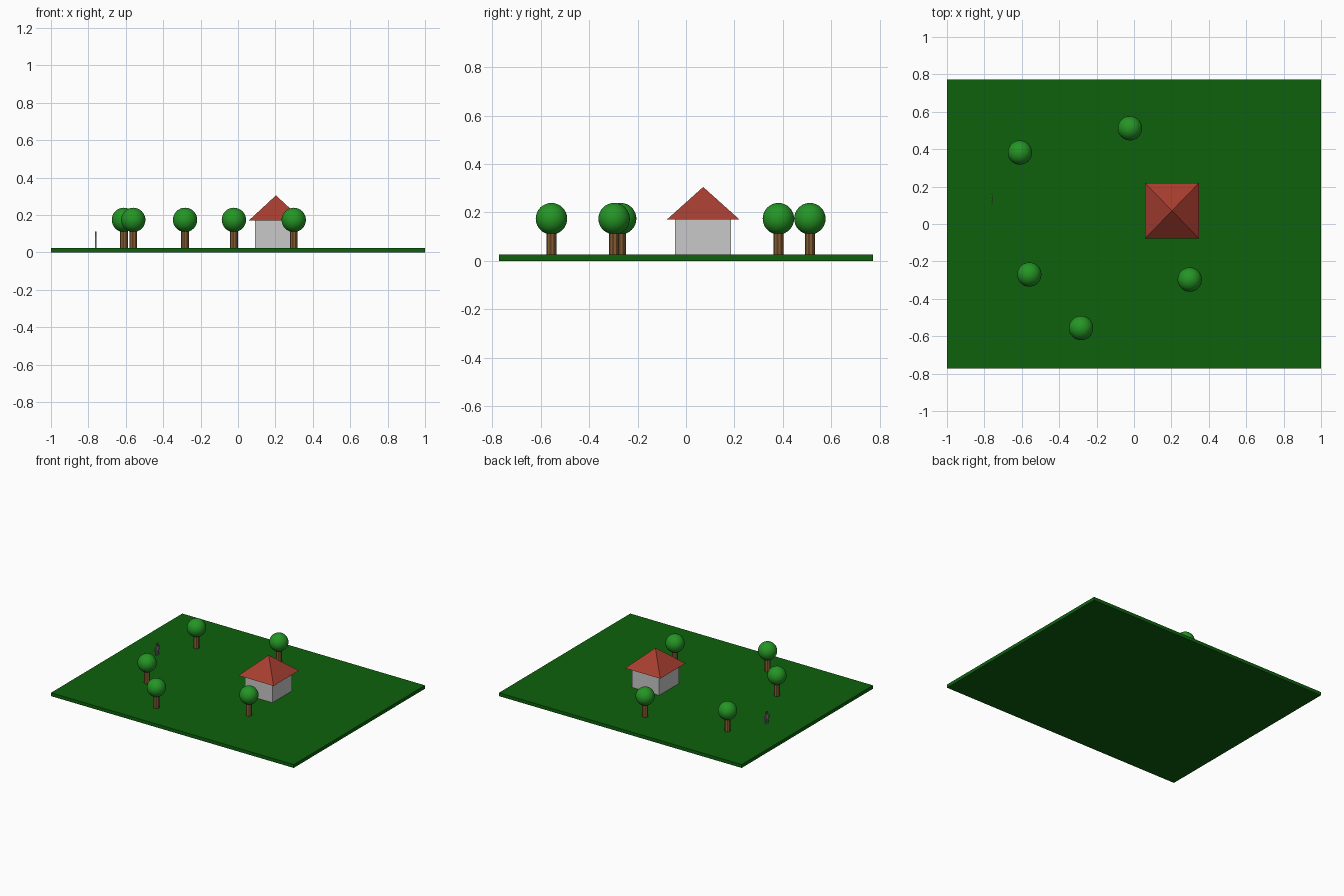
import bpy, math

cube = bpy.data.objects.get("Cube")
if cube:
    bpy.data.objects.remove(cube, do_unlink=True)


def material(name, rgb):
    m = bpy.data.materials.new(name)
    m.use_nodes = True
    m.diffuse_color = (*rgb, 1)
    m.node_tree.nodes["Principled BSDF"].inputs["Base Color"].default_value = (*rgb, 1)
    return m


GRASS = material("dark_green_grass", (0.004, 0.12, 0.004))
LEAF = material("leaf_green", (0.018, 0.30, 0.018))
BARK = material("brown_bark", (0.24, 0.11, 0.03))
BARK_DARK = material("dark_brown_bark", (0.10, 0.045, 0.015))
WALL = material("light_grey_wall", (0.58, 0.58, 0.58))
ROOF = material("brick_red_roof", (0.39, 0.048, 0.03))
GREY = material("mid_grey", (0.25, 0.25, 0.25))
SKIN = material("dusky_brown", (0.20, 0.12, 0.09))


def finish(name, *mats):
    ob = bpy.context.object
    ob.name = name
    for m in mats:
        ob.data.materials.append(m)
    return ob


def box(name, centre, size, mat):
    bpy.ops.mesh.primitive_cube_add(size=1, location=centre)
    ob = finish(name, mat)
    ob.scale = size
    return ob


TOP = 0.025

# Ground slab
box("ground", (0, 0, TOP / 2), (2, 1.545, TOP), GRASS)

# House with a pyramid roof
HX, HY, EAVES = 0.203, 0.071, 0.171
box("house_walls", (HX, HY, (TOP + EAVES) / 2), (0.225, 0.232, EAVES - TOP), WALL)
bpy.ops.mesh.primitive_cone_add(vertices=4, radius1=math.sqrt(0.5), radius2=0, depth=1,
                                location=(HX, HY, 0.238), rotation=(0, 0, math.pi / 4))
roof = finish("house_roof", ROOF)
bpy.ops.object.transform_apply(location=False, rotation=True, scale=False)
roof.scale = (0.29, 0.299, 0.134)


# Trees: striped trunk and round crown
def tree(i, x, y):
    bpy.ops.mesh.primitive_cylinder_add(vertices=16, radius=0.021, depth=0.12,
                                        location=(x, y, TOP + 0.06))
    trunk = finish(f"tree_trunk_{i}", BARK, BARK_DARK)
    for p in trunk.data.polygons:
        if abs(p.normal.z) < 0.5:
            angle = math.atan2(p.normal.y, p.normal.x) % math.tau
            p.material_index = int(angle / math.tau * 16) % 2
    bpy.ops.mesh.primitive_uv_sphere_add(segments=32, ring_count=16, radius=0.065,
                                         location=(x, y, 0.174))
    finish(f"tree_crown_{i}", LEAF)
    bpy.ops.object.shade_smooth()


for i, (x, y) in enumerate([(-0.61, 0.382), (-0.022, 0.512), (-0.56, -0.27),
                            (-0.283, -0.556), (0.298, -0.297)]):
    tree(i + 1, x, y)

# Small thin standing figure, broad side along y
FX, FY = -0.76, 0.135
for side, s in (("left", 1), ("right", -1)):
    box(f"figure_{side}_leg", (FX, FY + s * 0.009, 0.043), (0.008, 0.011, 0.036), GREY)
    box(f"figure_{side}_arm", (FX, FY + s * 0.024, 0.072), (0.008, 0.009, 0.03), GREY)
box("figure_torso", (FX, FY, 0.075), (0.009, 0.034, 0.03), GREY)
box("figure_head", (FX, FY, 0.102), (0.009, 0.02, 0.022), SKIN)
